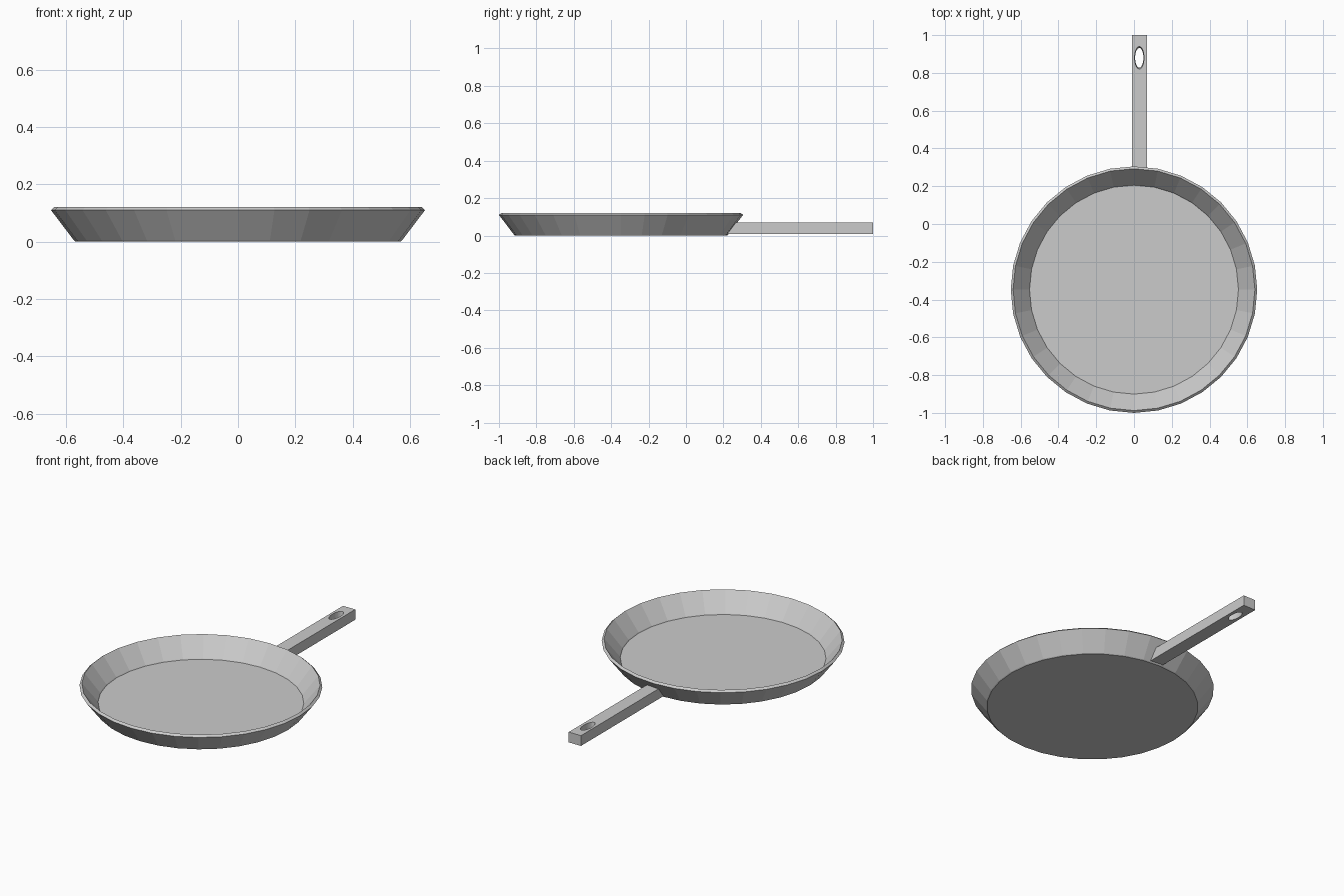
import bpy, bmesh
from math import sin, cos, tau

if "Cube" in bpy.data.objects:
    bpy.data.objects.remove(bpy.data.objects["Cube"])

SIDES = 32
PAN_Y = -0.3475


def make_object(name, bm):
    bmesh.ops.recalc_face_normals(bm, faces=bm.faces)
    mesh = bpy.data.meshes.new(name)
    bm.to_mesh(mesh)
    bm.free()
    obj = bpy.data.objects.new(name, mesh)
    bpy.context.collection.objects.link(obj)
    return obj


def lofted(name, rings):
    """Join equal-length vertex rings into a closed solid with capped ends."""
    bm = bmesh.new()
    loops = [[bm.verts.new(p) for p in ring] for ring in rings]
    n = len(loops[0])
    for a, b in zip(loops, loops[1:]):
        for i in range(n):
            j = (i + 1) % n
            bm.faces.new((a[i], a[j], b[j], b[i]))
    bm.faces.new(loops[0])
    bm.faces.new(loops[-1])
    return make_object(name, bm)


def ellipse(cx, cy, z, rx, ry, n=SIDES):
    return [(cx + rx * cos(tau * i / n), cy + ry * sin(tau * i / n), z)
            for i in range(n)]


# Pan body: underside, flared wall, slanted rim, inner wall, cooking floor
profile = [(0.567, 0.0), (0.572, 0.004), (0.6525, 0.110), (0.640, 0.121),
           (0.556, 0.017), (0.553, 0.012)]
lofted("pan_body", [ellipse(0, PAN_Y, z, r, r) for r, z in profile])

# Handle: bar whose inner end follows the slope of the pan wall
side = [(0.219, 0.008), (1.0, 0.008), (1.0, 0.069), (0.265, 0.069)]
handle = lofted("handle", [[(x, y, z) for y, z in side] for x in (-0.011, 0.069)])

# Tapered oval hanging hole
cutter = lofted("hole_cutter", [ellipse(0.028, 0.88, -0.01, 0.021, 0.050),
                                ellipse(0.028, 0.88, 0.09, 0.026, 0.062)])
cutter.hide_render = True
cutter.hide_viewport = True
cut = handle.modifiers.new("hanging_hole", 'BOOLEAN')
cut.operation = 'DIFFERENCE'
cut.solver = 'EXACT'
cut.object = cutter
